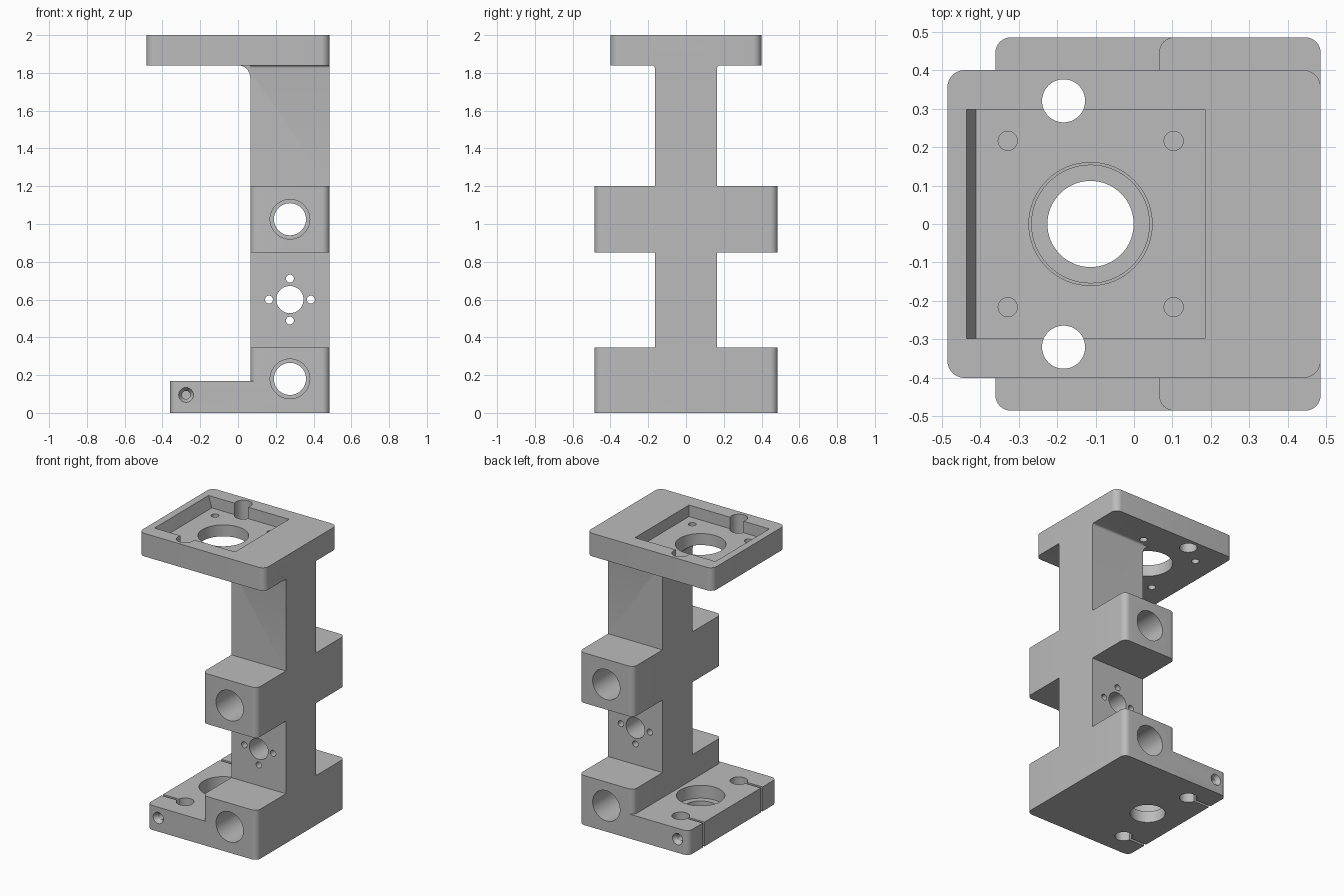
import bpy
import bmesh
from math import sin, cos, pi
from mathutils import Vector

default_cube = bpy.data.objects.get("Cube")
if default_cube:
    bpy.data.objects.remove(default_cube, do_unlink=True)

grey = bpy.data.materials.new("machined grey")
grey.use_nodes = True
grey.diffuse_color = (0.5, 0.5, 0.5, 1)
for node in grey.node_tree.nodes:
    if node.type == "BSDF_PRINCIPLED":
        node.inputs["Base Color"].default_value = grey.diffuse_color
        node.inputs["Roughness"].default_value = 0.5


def arc(cx, cy, radius, start, end, steps=8):
    """Points along an arc, angles in quarter turns."""
    angles = [(start + (end - start) * i / steps) * pi / 2 for i in range(steps + 1)]
    return [(cx + radius * cos(a), cy + radius * sin(a)) for a in angles]


def circle(cx, cy, radius, steps=48):
    return arc(cx, cy, radius, 0, 4, steps)[:-1]


def rectangle(x0, x1, y0, y1):
    return [(x0, y0), (x1, y0), (x1, y1), (x0, y1)]


def rounded(x0, x1, half_y, r):
    """Rectangle with rounded corners, symmetric in y."""
    h = half_y - r
    return (arc(x1 - r, h, r, 0, 1) + arc(x0 + r, h, r, 1, 2)
            + arc(x0 + r, -h, r, 2, 3) + arc(x1 - r, -h, r, 3, 4))


def prism(name, profile, axis, low, high, taper=1):
    """Extrude a profile along an axis; the high end may be scaled."""
    place = {"x": lambda a, b, t: (t, a, b),
             "y": lambda a, b, t: (a, t, b),
             "z": lambda a, b, t: (a, b, t)}[axis]
    points = [Vector(p) for p in profile]
    middle = sum(points, Vector((0, 0))) / len(points)
    ends = [(p, middle + (p - middle) * taper) for p in points]
    bm = bmesh.new()
    bottom = [bm.verts.new(place(*p, low)) for p, q in ends]
    top = [bm.verts.new(place(*q, high)) for p, q in ends]
    bm.faces.new(bottom)
    bm.faces.new(top)
    for i in range(len(points)):
        bm.faces.new((bottom[i - 1], bottom[i], top[i], top[i - 1]))
    bmesh.ops.recalc_face_normals(bm, faces=bm.faces)
    mesh = bpy.data.meshes.new(name)
    bm.to_mesh(mesh)
    bm.free()
    mesh.materials.append(grey)
    obj = bpy.data.objects.new(name, mesh)
    bpy.context.collection.objects.link(obj)
    return obj


def combine(other, operation):
    """Apply a boolean to the body and remove the tool object."""
    mod = body.modifiers.new(operation, "BOOLEAN")
    mod.operation = operation
    mod.solver = "EXACT"
    mod.object = other
    bpy.context.view_layer.objects.active = body
    bpy.ops.object.modifier_apply(modifier=mod.name)
    bpy.data.objects.remove(other, do_unlink=True)


def join(*args):
    combine(prism(*args), "UNION")


def cut(*args):
    combine(prism("cutter", *args), "DIFFERENCE")


# Main dimensions
back, inner = 0.485, 0.065          # x extent of the column and blocks
col_y, block_y = 0.165, 0.485       # half widths
base_top, plate_low = 0.17, 1.84
bore_x = -0.113                     # axis of the large vertical bore
block_x = 0.275                     # axis of the cross bores
post_x, post_y = -0.183, 0.32       # clamped post holes

# Base plate with the block, column and top plate joined to it
body = prism("bracket_body", rounded(-0.36, back, block_y, 0.04), "z", 0, base_top)
block = rounded(inner, back, block_y, 0.04)
join("lower_block", block, "z", base_top, 0.345)
fillet = 0.065
column = ([(inner, 0.1), (back, 0.1), (back, 1.9), (inner - fillet, 1.9)]
          + arc(inner - fillet, plate_low - fillet, fillet, 1, 0))
join("column", column, "y", -col_y, col_y)
join("middle_block", block, "z", 0.85, 1.2)
join("top_plate", rounded(-0.485, back, 0.4, 0.045), "z", plate_low, 2)

# Small fillets between the column sides and the top plate
f = 0.015
collar = (arc(col_y + f, plate_low - f, f, 2, 1, 4) + [(col_y + f, 1.88), (-col_y - f, 1.88)]
          + arc(-col_y - f, plate_low - f, f, 1, 0, 4))
join("column_fillet", collar, "x", inner, back - 0.002)

# Pocket in the top plate with one sloped end wall
pocket_floor = 1.92
cut([(-0.41, pocket_floor), (0.185, pocket_floor), (0.185, 2.0), (0.185, 2.02),
     (-0.441, 2.02)], "y", -0.297, 0.297)

# Large bore: plain above, stepped in the base
cut(circle(bore_x, 0, 0.16, 64), "z", 1.8, 2.1)
cut(circle(bore_x, 0, 0.153, 64), "z", 0.08, 0.2)
cut(circle(bore_x, 0, 0.112, 64), "z", -0.1, 0.1)

for side in (-1, 1):
    # Post holes through both plates, with clamping slits in the base
    y = side * post_y
    cut(circle(post_x, y, 0.056), "z", -0.1, 2.1)
    cut(rectangle(-0.4, post_x, y - 0.009, y + 0.009), "z", -0.1, 0.2)
    # Countersunk clamp screw holes
    cut(circle(-0.275, 0.095, 0.022, 24), "y", side * 0.3, side * 0.5)
    cut(circle(-0.275, 0.095, 0.04, 24), "y", side * 0.486, side * 0.455, 0.5)
    # Mounting holes in the pocket corners
    for x in (-0.328, 0.103):
        cut(circle(x, side * 0.216, 0.025, 24), "z", 1.8, 2.1)

# Stepped cross bores through both blocks
for z in (0.18, 1.025):
    cut(circle(block_x, z, 0.085), "y", -0.6, 0.6)
    for side in (-1, 1):
        cut(circle(block_x, z, 0.105), "y", side * col_y, side * 0.6)

# Cross hole in the column with four small holes around it
hub_z = 0.6
cut(circle(block_x, hub_z, 0.072), "y", -0.3, 0.3)
for x, z in arc(block_x, hub_z, 0.111, 0, 3, 3):
    cut(circle(x, z, 0.021, 24), "y", -0.3, 0.3)

# Smooth the round walls and keep machined edges sharp
bpy.ops.object.select_all(action="DESELECT")
body.select_set(True)
bpy.context.view_layer.objects.active = body
bpy.ops.object.shade_smooth_by_angle(angle=pi / 6)
